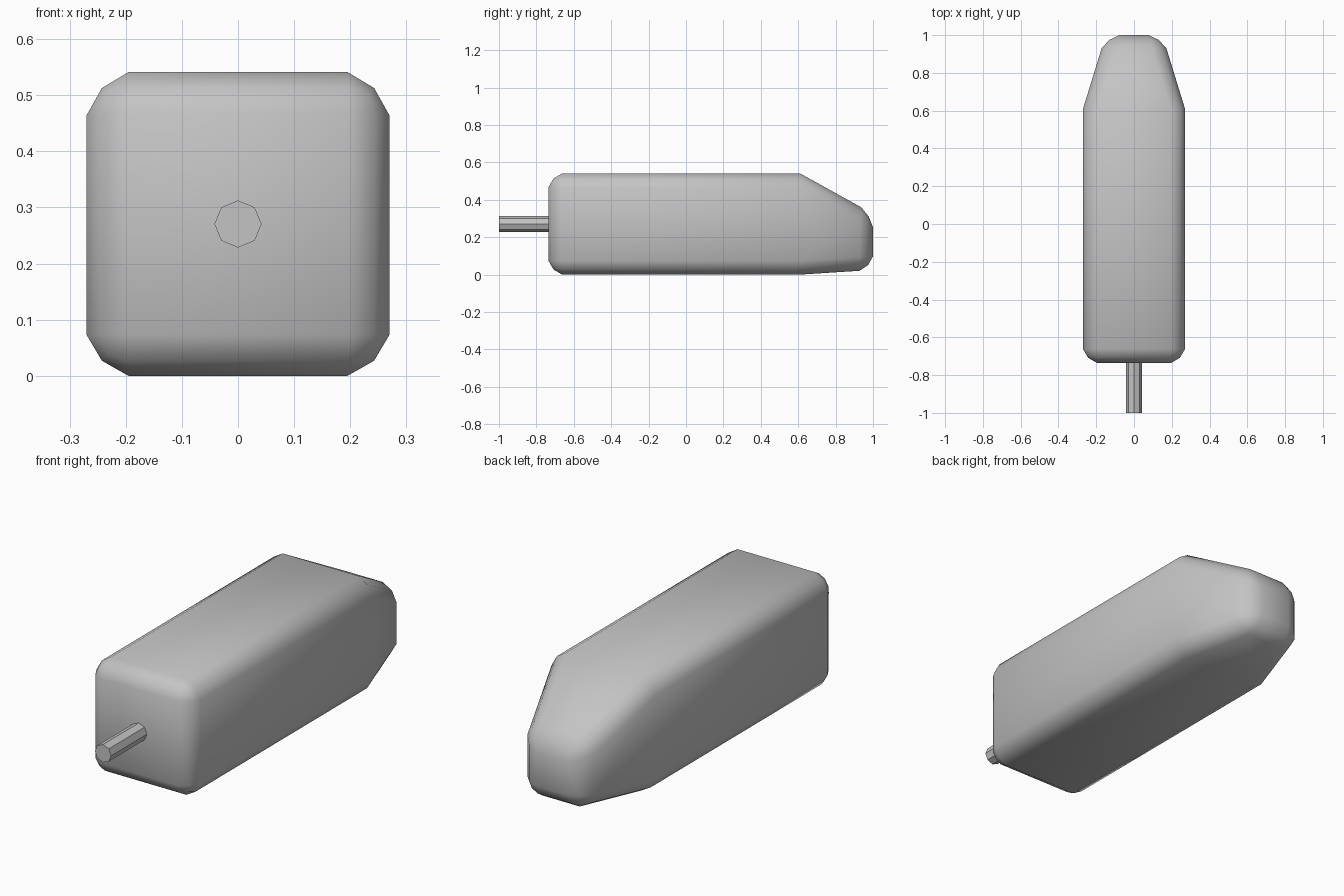
import bpy
import bmesh
import math

cube = bpy.data.objects.get("Cube")
if cube:
    bpy.data.objects.remove(cube, do_unlink=True)

grey = bpy.data.materials.new("light_grey")
grey.use_nodes = True
grey.diffuse_color = (0.55, 0.55, 0.55, 1)
grey.node_tree.nodes["Principled BSDF"].inputs["Base Color"].default_value = grey.diffuse_color

HALF, HEIGHT = 0.27, 0.541
BACK, CREASE, NOSE = -0.735, 0.61, 1.0


def make_body():
    """Loft square sections along y, then round the edges with a bevel."""
    bm = bmesh.new()
    # y position, half width, bottom, top
    sections = [(BACK, HALF, 0, HEIGHT),
                (CREASE, HALF, 0, HEIGHT),
                (NOSE, 0.15, 0.025, 0.325)]
    rings = []
    for y, w, low, high in sections:
        corners = [(-w, low), (w, low), (w, high), (-w, high)]
        rings.append([bm.verts.new((x, y, z)) for x, z in corners])
    for a, b in zip(rings, rings[1:]):
        for i in range(4):
            j = (i + 1) % 4
            bm.faces.new((a[i], a[j], b[j], b[i]))
    bm.faces.new(rings[0])
    bm.faces.new(rings[-1])
    bmesh.ops.recalc_face_normals(bm, faces=bm.faces)
    for face in bm.faces:
        face.smooth = True
    # Keep the fold where the nose starts to slope crisp
    bm.edges.get((rings[1][2], rings[1][3])).smooth = False
    mesh = bpy.data.meshes.new("body")
    bm.to_mesh(mesh)
    bm.free()
    body = bpy.data.objects.new("body", mesh)
    bpy.context.collection.objects.link(body)
    mesh.materials.append(grey)
    bevel = body.modifiers.new("rounded_edges", "BEVEL")
    bevel.width = 0.073
    bevel.segments = 2
    bevel.profile = 0.4
    bevel.limit_method = "ANGLE"
    bevel.angle_limit = math.radians(40)


def make_rod():
    """Eight-sided rod standing out of the flat end."""
    tip, root = -1.0, BACK + 0.02
    bpy.ops.mesh.primitive_cylinder_add(
        vertices=8, radius=0.042, depth=root - tip,
        location=(0, (tip + root) / 2, HEIGHT / 2),
        rotation=(math.radians(90), 0, 0))
    rod = bpy.context.object
    rod.name = "rod"
    rod.data.materials.append(grey)


make_body()
make_rod()
